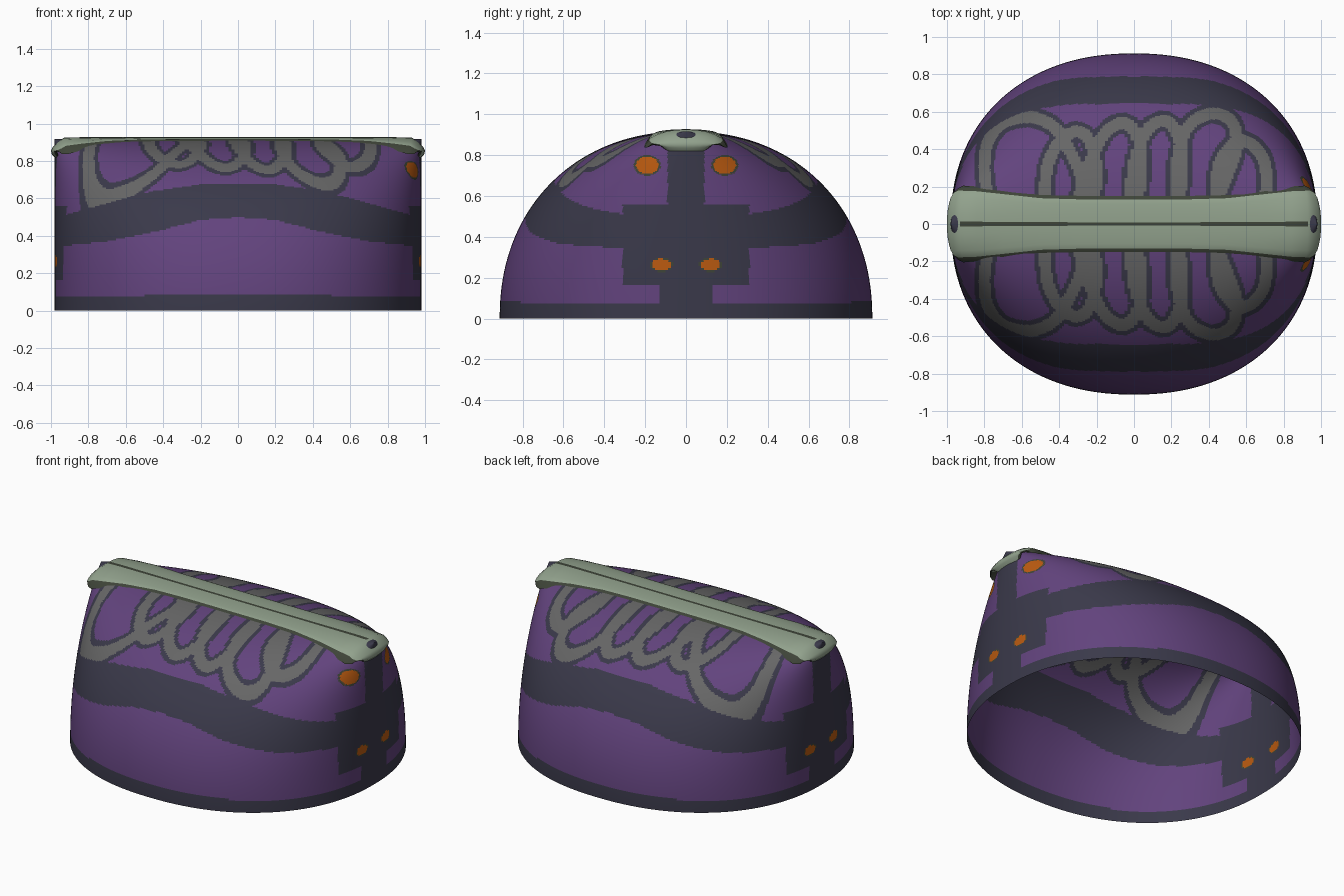
import bpy, bmesh, math
from mathutils import Vector, kdtree

cube = bpy.data.objects.get("Cube")
if cube:
    bpy.data.objects.remove(cube)


def material(name, rgb):
    """Flat material from 0-255 display values."""
    col = [(c / 255 / 12.92) if c < 11 else ((c / 255 + 0.055) / 1.055) ** 2.4 for c in rgb] + [1]
    m = bpy.data.materials.new(name)
    m.use_nodes = True
    m.diffuse_color = col
    m.node_tree.nodes["Principled BSDF"].inputs["Base Color"].default_value = col
    return m


PURPLE, SLATE, GREY, GREEN, OLIVE, ORANGE = range(6)
MATS = [material("purple", (98, 67, 125)), material("dark slate", (58, 57, 74)),
        material("grey", (102, 102, 102)), material("pale green", (146, 162, 141)),
        material("dark olive", (62, 68, 56)), material("orange", (186, 90, 16))]


def finish(bm, name, angle):
    me = bpy.data.meshes.new(name)
    bm.to_mesh(me)
    bm.free()
    for m in MATS:
        me.materials.append(m)
    ob = bpy.data.objects.new(name, me)
    bpy.context.collection.objects.link(ob)
    bpy.ops.object.select_all(action="DESELECT")
    ob.select_set(True)
    bpy.context.view_layer.objects.active = ob
    bpy.ops.object.shade_smooth_by_angle(angle=math.radians(angle))
    return ob


# Looping cord pattern, traced in plan on one half
CORDS = [
    [(-.78, .12), (-.8, .3), (-.78, .44), (-.7, .54), (-.55, .57), (-.43, .52), (-.36, .42), (-.3, .3), (-.25, .12)],
    [(-.48, .12), (-.46, .32), (-.38, .46), (-.28, .49), (-.22, .4), (-.2, .25), (-.22, .12)],
    [(-.3, .12), (-.24, .32), (-.15, .49), (-.05, .54), (.02, .46), (.04, .3), (.02, .12)],
    [(-.02, .12), (.0, .32), (.07, .5), (.17, .55), (.24, .46), (.26, .3), (.24, .12)],
    [(.22, .12), (.23, .34), (.29, .52), (.41, .59), (.52, .55), (.55, .42), (.5, .26), (.44, .12)],
    [(.44, .12), (.45, .3), (.52, .42), (.6, .44), (.68, .37), (.71, .25), (.7, .12)],
]


def smooth_path(pts, steps=16):
    """Catmull-Rom samples through the points."""
    p = [Vector(q) for q in [pts[0]] + pts + [pts[-1]]]
    for a, b, c, d in zip(p, p[1:], p[2:], p[3:]):
        for i in range(steps):
            t = i / steps
            yield (2 * b + (c - a) * t + (2 * a - 5 * b + 4 * c - d) * t * t
                   + (3 * b - a - 3 * c + d) * t ** 3) / 2


samples = [q for path in CORDS for q in smooth_path(path)]
tree = kdtree.KDTree(len(samples))
for i, q in enumerate(samples):
    tree.insert((q.x, q.y, 0), i)
tree.balance()


def lerp_table(x, table):
    for (x0, a), (x1, b) in zip(table, table[1:]):
        if x <= x1:
            return a + (b - a) * (x - x0) / (x1 - x0)
    return table[-1][1]


BAND_LOW = [(0, .5), (.2, .485), (.45, .42), (.7, .37), (1, .34)]
BAND_HIGH = [(0, .68), (.2, .675), (.45, .64), (.75, .56), (1, .49)]


def shell_colour(c):
    x, y, z = abs(c.x), abs(c.y), c.z
    if x > .8:
        # Orange spots: low pair on both ends, high pair on the left end only
        spots = [(.12, .265, .046, .029)] + ([(.19, .75, .055, .042)] if c.x > 0 else [])
        for sy, sz, ry, rz in spots:
            d = math.hypot((y - sy) / ry, (z - sz) / rz)
            if d < 1.2:
                return ORANGE if d < 1 else OLIVE
        # End panel, its foot and the column above it
        if (y < .31 and .16 < z < .56) or (y < .13 and z < .17) or (y < .09 and z > .5):
            return SLATE
    if z < .075 + .012 * (x < .5):
        return SLATE
    if lerp_table(x, BAND_LOW) < z < lerp_table(x, BAND_HIGH):
        return SLATE
    if z > .5:
        d = tree.find((c.x, y, 0))[2]
        if d < .055:
            return GREY if d < .032 else SLATE
    return PURPLE


def spow(v, e):
    return math.copysign(abs(v) ** e, v) if abs(v) > 1e-9 else 0.0


# Open shell: rounded plan whose depth shrinks to a straight ridge
AROUND, UP = 480, 140
PLAN, RISE = 2 / 2.2, 2 / 2.15
bm = bmesh.new()
rings = []
for j in range(UP + 1):
    v = math.pi / 2 * j / UP
    depth, z = .912 * spow(math.cos(v), RISE), .917 * spow(math.sin(v), RISE)
    ring = []
    for i in range(AROUND):
        t = 2 * math.pi * i / AROUND
        ring.append(bm.verts.new((.98 * spow(math.cos(t), PLAN), depth * spow(math.sin(t), PLAN), z)))
    rings.append(ring)
for lo, hi in zip(rings, rings[1:]):
    for i in range(AROUND):
        k = (i + 1) % AROUND
        f = bm.faces.new((lo[i], lo[k], hi[k], hi[i]))
        f.material_index = shell_colour(f.calc_center_median())
finish(bm, "shell", 60)

# Ridge cap: x, z, half width, edge drop at each station, mirrored in x
half = [(0, .927, .132, .01), (.3, .927, .132, .01), (.5, .927, .138, .012), (.7, .927, .16, .02),
        (.84, .927, .175, .035), (.93, .925, .178, .045), (.965, .9, .178, .04), (.99, .875, .165, .03),
        (1, .855, .14, .02), (.995, .835, .115, .015), (.975, .815, .09, .01)]
stations = [(-x, z, w, d) for x, z, w, d in reversed(half[1:])] + half
edge = [.07, .3, .55, .8, 1, 1.15]
across = [-e for e in reversed(edge)] + edge
bm = bmesh.new()
rows = []
for n, (x, z, w, drop) in enumerate(stations):
    a, b = stations[max(n - 1, 0)], stations[min(n + 1, len(stations) - 1)]
    tangent = Vector((b[0] - a[0], 0, b[1] - a[1])).normalized()
    inward = Vector((tangent.z, 0, -tangent.x))
    row = []
    for e in across:
        sink = drop * abs(e) ** 2.5 + (drop * .6 if abs(e) > 1 else 0)
        row.append(bm.verts.new(Vector((x, w * e, z)) + inward * sink))
    rows.append(row)
for r0, r1 in zip(rows, rows[1:]):
    for k in range(len(across) - 1):
        f = bm.faces.new((r0[k], r1[k], r1[k + 1], r0[k + 1]))
        c = f.calc_center_median()
        # Olive rim on both edges and a thin seam along the middle
        rim = k in (0, len(across) - 2)
        seam = k == len(edge) - 1 and abs(c.x) < .93
        f.material_index = OLIVE if rim or seam else GREEN
finish(bm, "ridge_cap", 50)
